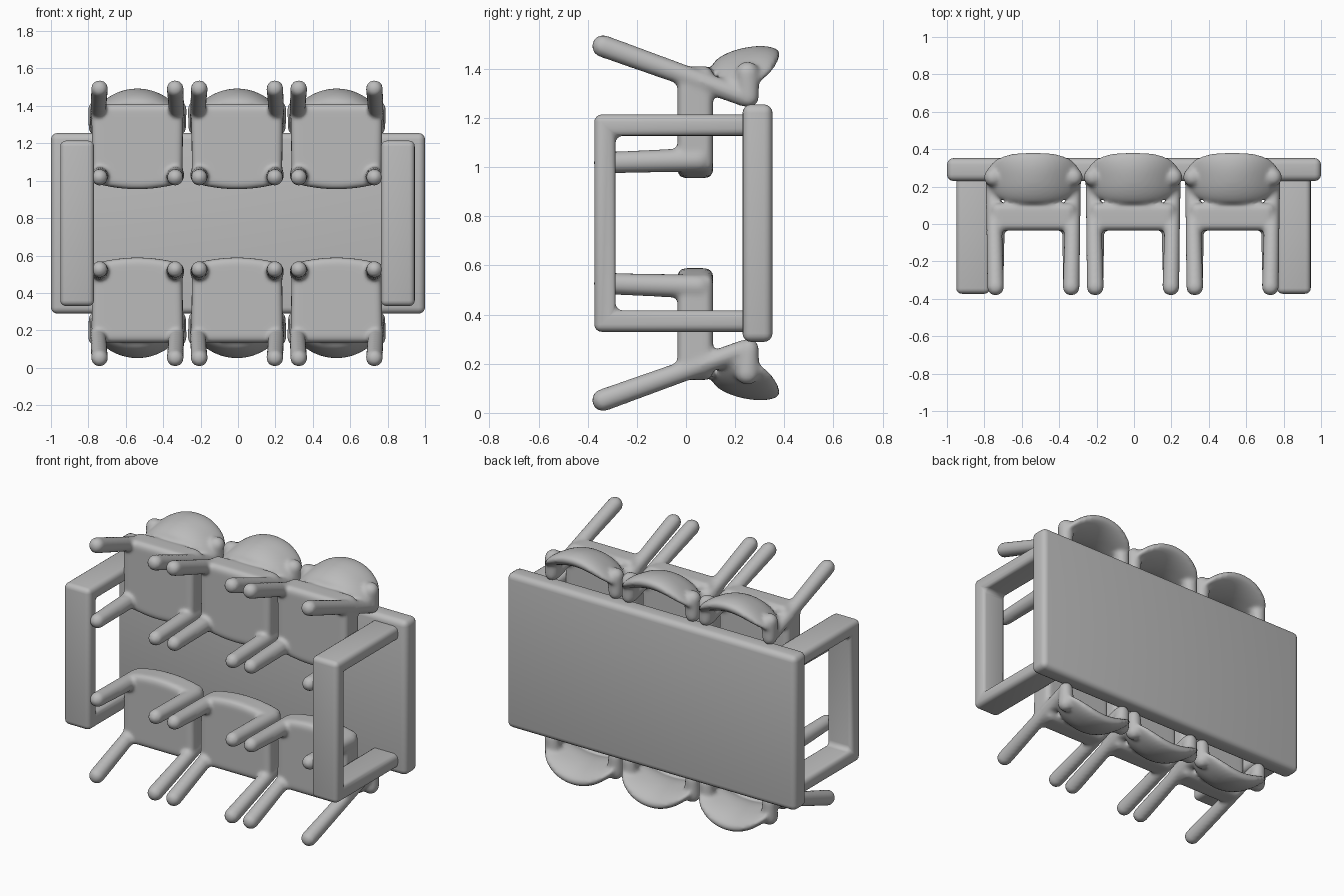
import bpy, bmesh, math
from mathutils import Vector

cube = bpy.data.objects.get("Cube")
if cube:
    bpy.data.objects.remove(cube)

MID = 0.772  # height of the horizontal symmetry plane

grey = bpy.data.materials.new("plain grey")
grey.use_nodes = True
colour = (0.5, 0.5, 0.5, 1)
grey.diffuse_color = colour
grey.node_tree.nodes["Principled BSDF"].inputs["Base Color"].default_value = colour


def add_object(name, mesh, location):
    obj = bpy.data.objects.new(name, mesh)
    obj.location = location
    bpy.context.collection.objects.link(obj)
    return obj


def finish_mesh(bm, name):
    bmesh.ops.recalc_face_normals(bm, faces=bm.faces)
    for face in bm.faces:
        face.smooth = True
    mesh = bpy.data.meshes.new(name)
    bm.to_mesh(mesh)
    bm.free()
    mesh.materials.append(grey)
    return mesh


def prism(bm, outline, direction, bevel):
    """Extrude a closed outline and round all its edges."""
    part = bmesh.new()
    face = part.faces.new([part.verts.new(p) for p in outline])
    ext = bmesh.ops.extrude_face_region(part, geom=[face])
    moved = [v for v in ext["geom"] if isinstance(v, bmesh.types.BMVert)]
    bmesh.ops.translate(part, verts=moved, vec=direction)
    bmesh.ops.recalc_face_normals(part, faces=part.faces)
    sharp = [e for e in part.edges if e.calc_face_angle(0) > math.radians(25)]
    bmesh.ops.bevel(part, geom=sharp, offset=bevel, segments=4, profile=0.5,
                    affect='EDGES', clamp_overlap=True)
    merge(bm, part)


def merge(bm, part):
    temp = bpy.data.meshes.new("temp")
    part.to_mesh(temp)
    part.free()
    bm.from_mesh(temp)
    bpy.data.meshes.remove(temp)


def capsule(bm, start, end, r0, r1):
    """Round-ended limb that tapers from r0 to r1."""
    start, end = Vector(start), Vector(end)
    turn = (end - start).to_track_quat('Z', 'Y')
    verts = bmesh.ops.create_uvsphere(bm, u_segments=20, v_segments=13, radius=1)["verts"]
    for v in verts:
        base, r = (end, r1) if v.co.z > 0 else (start, r0)
        v.co = base + turn @ (v.co * r)


def backrest(bm):
    """Flattened, rounded-oval pad that wraps around the sitter."""
    verts = bmesh.ops.create_uvsphere(bm, u_segments=48, v_segments=24, radius=1)["verts"]
    for v in verts:
        x, y, z = v.co
        a, b = abs(x) ** 2.6, abs(y) ** 2.6
        flat = math.hypot(x, y)
        k = flat / (a + b) ** (1 / 2.6) * flat ** 0 if flat > 1e-6 else 1
        x, y = x * k, y * k
        v.co = (0.25 * x, 0.245 + 0.137 * y,
                1.435 - MID + 0.052 * z - 0.095 * x * x + 0.025 * y)


# Chair, shared by all six places
bm = bmesh.new()
arc = [(0.24 * t, -0.035, 0.955 + 0.035 * t * t - MID)
       for t in [i / 6 - 1 for i in range(13)]]
rear = [(x, -0.035, z - MID) for x, z in
        ((0.245, 1.36), (0.21, 1.41), (-0.21, 1.41), (-0.245, 1.36))]
prism(bm, arc + rear, (0, 0.145, 0), 0.035)
for s in (-1, 1):
    capsule(bm, (s * 0.202, -0.332, 1.018 - MID), (s * 0.202, 0.05, 1.03 - MID), 0.044, 0.05)
    capsule(bm, (s * 0.202, -0.337, 1.492 - MID), (s * 0.215, 0.24, 1.285 - MID), 0.046, 0.04)
    capsule(bm, (s * 0.22, 0.255, 1.285 - MID), (s * 0.215, 0.25, 1.38 - MID), 0.042, 0.05)
backrest(bm)
chair_mesh = finish_mesh(bm, "chair")

for row, turn in (("upper", 0), ("lower", math.pi)):
    for place, x in (("right", -0.538), ("middle", -0.005), ("left", 0.527)):
        chair = add_object(f"{row}_{place}_chair", chair_mesh, (x, 0, MID))
        chair.rotation_euler.y = turn
        fuse = chair.modifiers.new("fuse", 'REMESH')
        fuse.mode = 'VOXEL'
        fuse.voxel_size = 0.012
        fuse.use_smooth_shade = True
        relax = chair.modifiers.new("relax", 'SMOOTH')
        relax.factor = 0.5
        relax.iterations = 4


def shade(obj):
    bpy.ops.object.select_all(action='DESELECT')
    obj.select_set(True)
    bpy.context.view_layer.objects.active = obj
    bpy.ops.object.shade_smooth_by_angle(angle=math.radians(35))


# Tabletop
bm = bmesh.new()
prism(bm, [(x, 0.23, z) for x, z in
           ((-1, -0.483), (1, -0.483), (1, 0.483), (-1, 0.483))], (0, 0.122, 0), 0.035)
shade(add_object("tabletop", finish_mesh(bm, "tabletop"), (0, 0, MID)))

# Two looped leg frames, open where they meet the tabletop
half = [(0.28, 0.442), (-0.373, 0.442), (-0.373, -0.442), (0.28, -0.442)]
hole = [(0.28, -0.355), (-0.287, -0.355), (-0.287, 0.355), (0.28, 0.355)]
for side, x in (("right", -0.95), ("left", 0.765)):
    bm = bmesh.new()
    prism(bm, [(x, y, z) for y, z in half + hole], (0.18, 0, 0), 0.03)
    shade(add_object(f"{side}_leg_frame", finish_mesh(bm, "leg_frame"), (0, 0, MID)))
